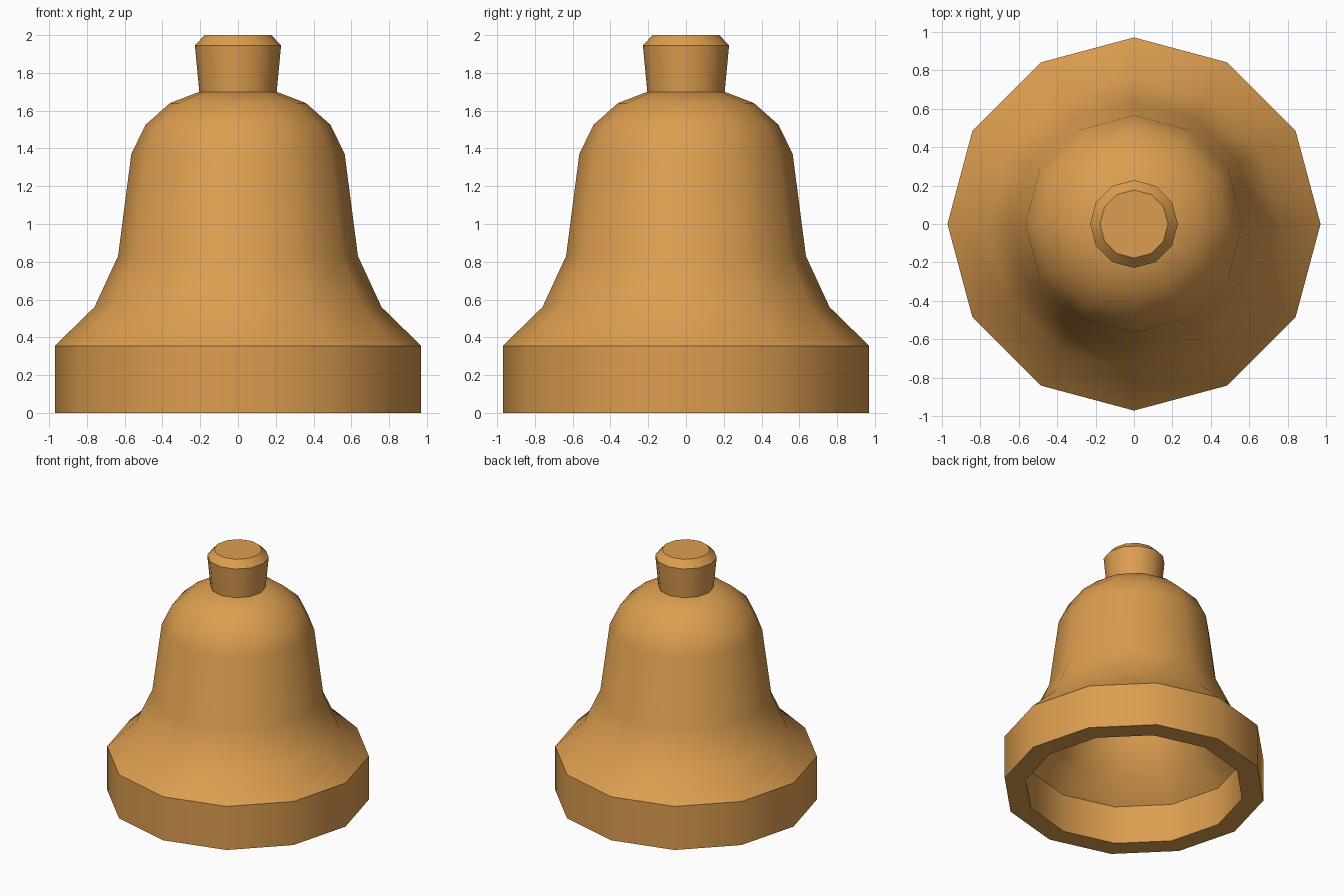
import bpy
import math

if "Cube" in bpy.data.objects:
    bpy.data.objects.remove(bpy.data.objects["Cube"])

SIDES = 12

brass = bpy.data.materials.new("warm_brass")
brass.diffuse_color = (0.72, 0.34, 0.08, 1.0)
brass.use_nodes = True
brass.node_tree.nodes["Principled BSDF"].inputs["Base Color"].default_value = brass.diffuse_color


def lathe(name, profile):
    """Spin a (radius, height) profile around z; radius 0 makes a pole."""
    verts, rings, faces = [], [], []
    for r, z in profile:
        n = 1 if r == 0 else SIDES
        rings.append([len(verts) + i for i in range(n)])
        for i in range(n):
            a = 2 * math.pi * i / SIDES
            verts.append((r * math.cos(a), r * math.sin(a), z))
    for lo, hi in zip(rings, rings[1:]):
        for i in range(SIDES):
            j = (i + 1) % SIDES
            quad = [lo[i % len(lo)], lo[j % len(lo)], hi[j % len(hi)], hi[i % len(hi)]]
            faces.append(list(dict.fromkeys(quad)))
    mesh = bpy.data.meshes.new(name)
    mesh.from_pydata(verts, [], faces)
    mesh.materials.append(brass)
    obj = bpy.data.objects.new(name, mesh)
    bpy.context.collection.objects.link(obj)
    bpy.ops.object.select_all(action='DESELECT')
    obj.select_set(True)
    bpy.context.view_layer.objects.active = obj
    bpy.ops.object.shade_smooth_by_angle(angle=math.radians(35))
    return obj


# Hollow bell: inner ceiling down to the lip, then up the outside
inner = [(0, 1.54), (0.17, 1.54), (0.28, 1.50), (0.36, 1.44), (0.41, 1.34),
         (0.48, 0.79), (0.63, 0.48), (0.81, 0.31), (0.81, 0)]
outer = [(0.97, 0), (0.97, 0.355), (0.76, 0.56), (0.635, 0.83), (0.565, 1.37),
         (0.49, 1.525), (0.36, 1.64), (0.205, 1.70), (0, 1.70)]
lathe("bell_body", inner + outer)

# Flared top knob with a chamfered rim
lathe("top_knob", [(0, 1.68), (0.203, 1.68), (0.228, 1.945), (0.177, 2.0), (0, 2.0)])
